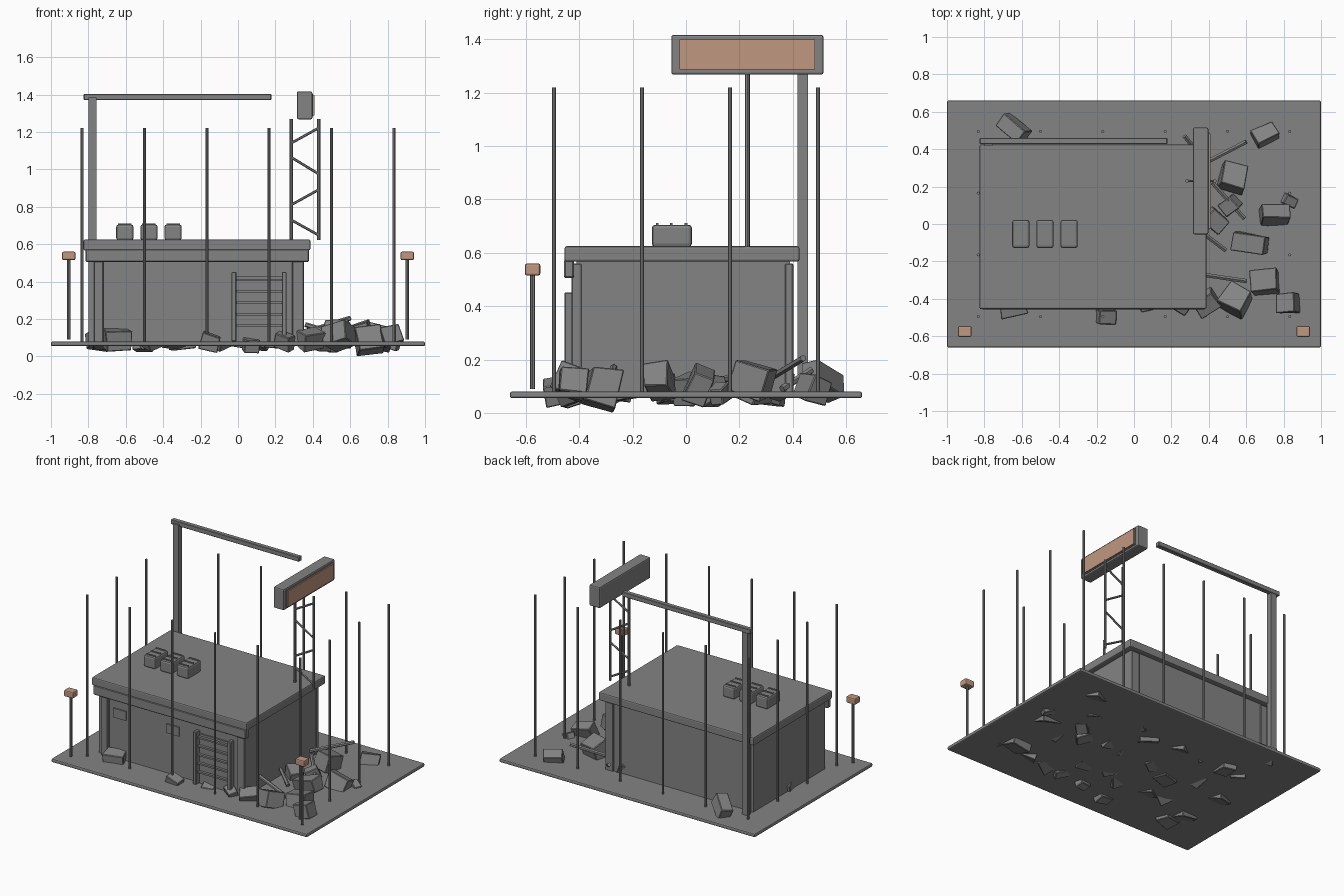
import bpy, bmesh, math, random
from mathutils import Vector, Euler

random.seed(7)


def material(name, rgb):
    m = bpy.data.materials.new(name)
    m.diffuse_color = (*rgb, 1)
    return m


GREY = material("concrete_grey", (0.23, 0.23, 0.23))
TAN = material("lamp_tan", (0.53, 0.31, 0.215))


def finish(name, bm, mat=GREY, bevel=0.0, segments=1):
    me = bpy.data.meshes.new(name)
    bm.to_mesh(me)
    bm.free()
    me.materials.append(mat)
    ob = bpy.data.objects.new(name, me)
    bpy.context.collection.objects.link(ob)
    if bevel:
        mod = ob.modifiers.new("edge", 'BEVEL')
        mod.width, mod.segments = bevel, segments
    return ob


def box(name, x, y, z, mat=GREY, bevel=0.0, segments=1):
    """Box from (min, max) ranges on each axis."""
    bm = bmesh.new()
    bmesh.ops.create_cube(bm, size=1)
    for v in bm.verts:
        for i, (a, b) in enumerate((x, y, z)):
            v.co[i] = b if v.co[i] > 0 else a
    return finish(name, bm, mat, bevel, segments)


def rod(name, a, b, r, sides=8):
    """Straight bar between two points."""
    a, b = Vector(a), Vector(b)
    bm = bmesh.new()
    bmesh.ops.create_cone(bm, cap_ends=True, segments=sides, radius1=r, radius2=r,
                          depth=(b - a).length)
    rot = (b - a).to_track_quat('Z', 'Y').to_matrix()
    for v in bm.verts:
        v.co = rot @ v.co + (a + b) / 2
    return finish(name, bm)


def chunk(name, x, y, size, angle, low, tilt=0.5):
    """Tilted, slightly irregular rubble block whose lowest point sits at low."""
    bm = bmesh.new()
    bmesh.ops.create_cube(bm, size=1)
    rot = Euler((random.uniform(-tilt, tilt), random.uniform(-tilt, tilt),
                 math.radians(angle))).to_matrix()
    for v in bm.verts:
        jitter = Vector(random.uniform(0.84, 1.08) for _ in range(3))
        v.co = rot @ Vector(c * s * j for c, s, j in zip(v.co, size, jitter))
    drop = low - min(v.co.z for v in bm.verts)
    bmesh.ops.translate(bm, verts=bm.verts, vec=(x, y, drop))
    return finish(name, bm, GREY, 0.004)


# Ground slab
box("ground_slab", (-1, 1), (-0.66, 0.66), (0.055, 0.08), bevel=0.008, segments=2)

# Building shell, corner columns and roof
box("walls", (-0.80, 0.35), (-0.41, 0.39), (0.07, 0.58))
for x0, x1 in ((-0.77, -0.72), (0.29, 0.352)):
    box("front_column", (x0, x1), (-0.43, -0.39), (0.07, 0.56), bevel=0.004)
    box("back_column", (x0, x1), (0.37, 0.402), (0.07, 0.56), bevel=0.004)
box("roof", (-0.826, 0.387), (-0.455, 0.425), (0.567, 0.625), bevel=0.008, segments=2)
box("front_fascia", (-0.815, 0.38), (-0.458, -0.42), (0.505, 0.575), bevel=0.006)

# Wall panels
for x in (-0.635, -0.22):
    box("wall_panel", (x - 0.05, x + 0.05), (-0.418, -0.409), (0.365, 0.43))

# Door shutter with rails and rungs
box("door_panel", (-0.02, 0.245), (-0.419, -0.409), (0.08, 0.43))
for x in (-0.022, 0.247):
    box("door_rail", (x - 0.013, x + 0.013), (-0.455, -0.41), (0.08, 0.452), bevel=0.004)
for i in range(5):
    z = 0.165 + i * 0.061
    box("door_rung", (-0.02, 0.245), (-0.437, -0.415), (z - 0.006, z + 0.006))

# Roof vents with ribs
for x in (-0.605, -0.476, -0.347):
    box("roof_vent", (x - 0.046, x + 0.046), (-0.128, 0.022), (0.622, 0.705),
        bevel=0.012, segments=2)
    for y in (-0.108, -0.055, 0.0):
        box("vent_rib", (x - 0.036, x + 0.036), (y - 0.005, y + 0.005), (0.70, 0.711))

# Tall rear post and overhead beam
box("rear_post", (-0.80, -0.757), (0.418, 0.457), (0.08, 1.385))
box("overhead_beam", (-0.825, 0.178), (0.427, 0.46), (1.37, 1.403), bevel=0.003)

# Sign mast with zigzag braces
for x in (0.284, 0.432):
    rod("mast_leg", (x, 0.23, 0.622), (x, 0.23, 1.27), 0.0095)
for z0, z1 in ((1.14, 1.222), (1.065, 0.975), (0.81, 0.892), (0.73, 0.648)):
    rod("mast_brace", (0.284, 0.23, z0), (0.432, 0.23, z1), 0.007, 6)

# Sign box and its face
box("sign_box", (0.315, 0.397), (-0.055, 0.515), (1.268, 1.417), bevel=0.008, segments=2)
box("sign_frame", (0.39, 0.402), (-0.03, 0.49), (1.282, 1.402))
box("sign_face", (0.40, 0.4095), (-0.025, 0.484), (1.287, 1.399), TAN)

# Ring of thin poles around the slab
xs = [-0.833 + i * 0.3332 for i in range(6)]
ys = [-0.495 + i * 0.33 for i in range(4)]
for i, x in enumerate(xs):
    for j, y in enumerate(ys):
        if i in (0, 5) or j in (0, 3):
            rod("perimeter_pole", (x, y, 0.075), (x, y, 1.22), 0.008)

# Lamp posts at the front corners
for s in (-1, 1):
    rod("lamp_post", (s * 0.905, -0.575, 0.09), (s * 0.905, -0.575, 0.52), 0.009)
    box("lamp_head", (s * 0.905 - 0.036, s * 0.905 + 0.036), (-0.604, -0.546),
        (0.515, 0.56), TAN, 0.008, 2)

# Rubble: x, y, width, depth, height, turn
RUBBLE = [
    (0.70, 0.475, 0.14, 0.09, 0.10, 25), (0.53, 0.25, 0.14, 0.14, 0.12, -15),
    (0.52, 0.105, 0.09, 0.08, 0.10, 40), (0.755, 0.05, 0.16, 0.09, 0.12, 0),
    (0.83, 0.125, 0.08, 0.06, 0.07, -25), (0.615, -0.10, 0.19, 0.10, 0.10, -10),
    (0.705, -0.315, 0.15, 0.12, 0.14, 5), (0.82, -0.425, 0.11, 0.10, 0.10, 5),
    (0.545, -0.405, 0.14, 0.13, 0.12, -25), (0.385, -0.42, 0.13, 0.10, 0.10, 30),
    (0.43, 0.02, 0.10, 0.12, 0.10, 50), (-0.15, -0.495, 0.10, 0.08, 0.09, 0),
    (-0.65, -0.445, 0.14, 0.10, 0.11, 15), (-0.64, 0.51, 0.17, 0.09, 0.10, -40),
    (0.07, -0.43, 0.09, 0.06, 0.07, 10), (0.25, -0.43, 0.10, 0.07, 0.09, -30),
]
for i, (x, y, w, d, h, a) in enumerate(RUBBLE):
    chunk("rubble", x, y, (w, d, h), a, 0.0 if i == 6 else random.uniform(0.015, 0.045), 0.45)

# Buried rubble showing beneath the slab
for i in range(18):
    x = -0.7 + (i % 6) * 0.19 + random.uniform(-0.05, 0.05)
    y = (i // 6 - 1) * 0.27 + random.uniform(-0.07, 0.07)
    chunk("buried_rubble", x, y, (0.13, 0.1, 0.09), random.uniform(0, 180),
          random.uniform(0.015, 0.045))

# Fallen beams
for a, b in (((0.33, 0.30, 0.12), (0.60, 0.44, 0.205)),
             ((0.36, -0.27, 0.17), (0.60, -0.305, 0.10)),
             ((0.42, 0.22, 0.15), (0.59, 0.03, 0.09)),
             ((0.27, 0.47, 0.16), (0.36, 0.36, 0.09)),
             ((0.37, -0.05, 0.14), (0.49, -0.14, 0.09))):
    rod("fallen_beam", a, b, 0.013, 6)
